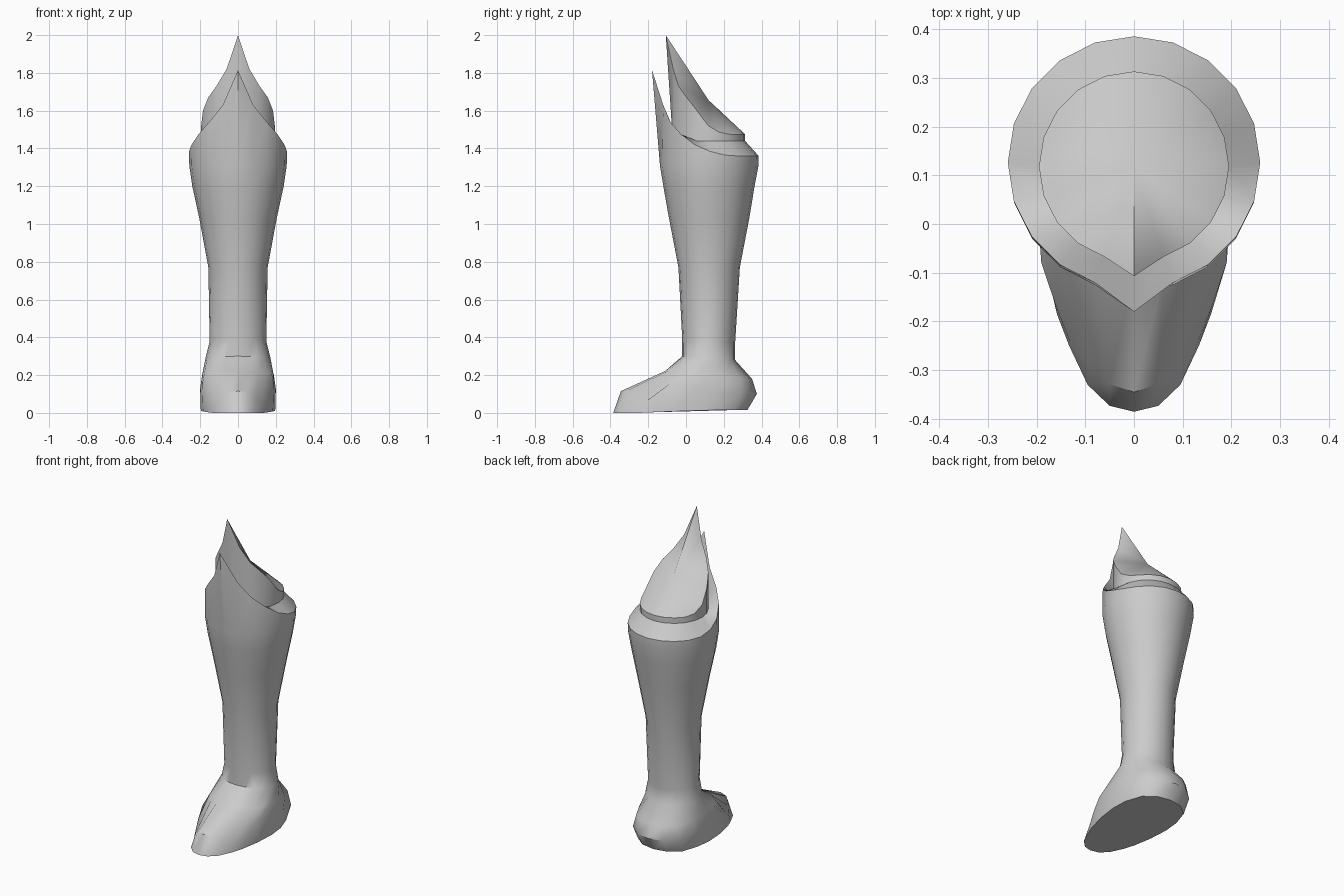
import bpy, bmesh
from math import sin, cos, pi, radians

if "Cube" in bpy.data.objects:
    bpy.data.objects.remove(bpy.data.objects["Cube"])

N = 20  # sides per ring; index 0 is the front, counting towards +x


def oval(y_front, y_back, half_w, z_front, z_back):
    """Level or tilted oval ring."""
    cy, ry = (y_front + y_back) / 2, (y_back - y_front) / 2
    ring = []
    for k in range(N):
        a = 2 * pi * k / N
        t = (1 - cos(a)) / 2
        ring.append((half_w * sin(a), cy - ry * cos(a), z_front + (z_back - z_front) * t))
    return ring


def mirrored(half):
    """Full ring from the 11 points of its right half, front to back."""
    return half + [(-x, y, z) for x, y, z in half[-2:0:-1]]


def peaked(cy, r, tip_y, heights):
    """Round rim pulled to a forward point, height given front to back."""
    half = []
    for k in range(N // 2 + 1):
        a = 2 * pi * k / N
        z = heights[min(k, len(heights) - 1)]
        half.append((r * sin(a), tip_y if k == 0 else cy - r * cos(a), z))
    return mirrored(half)


def loft(name, rings, cap_bottom=False, crown=None, angle=42):
    bm = bmesh.new()
    loops = [[bm.verts.new(p) for p in ring] for ring in rings]
    for lo, hi in zip(loops, loops[1:]):
        for k in range(N):
            j = (k + 1) % N
            bm.faces.new((lo[k], lo[j], hi[j], hi[k]))
    if cap_bottom:
        bm.faces.new(loops[0][::-1])
    if crown:
        c = bm.verts.new(crown)
        top = loops[-1]
        for k in range(N):
            bm.faces.new((top[k], top[(k + 1) % N], c))
    mesh = bpy.data.meshes.new(name)
    bm.to_mesh(mesh)
    bm.free()
    ob = bpy.data.objects.new(name, mesh)
    bpy.context.collection.objects.link(ob)
    bpy.ops.object.select_all(action='DESELECT')
    ob.select_set(True)
    bpy.context.view_layer.objects.active = ob
    bpy.ops.object.shade_smooth_by_angle(angle=radians(angle))
    return ob


# Foot sections: sole outline, toe and heel edge, instep line
sole = mirrored([(0, -.385, 0), (.05, -.373, 0), (.095, -.33, 0), (.133, -.25, 0),
                 (.158, -.185, .003), (.185, -.07, .008), (.197, .05, .012),
                 (.19, .15, .015), (.155, .255, .015), (.085, .31, .015), (0, .325, .015)])
welt = mirrored([(0, -.345, .115), (.05, -.328, .11), (.092, -.29, .075), (.132, -.24, .04),
                 (.163, -.16, .1), (.19, -.08, .145), (.2, .05, .13),
                 (.2, .16, .11), (.165, .29, .1), (.09, .355, .1), (0, .375, .1)])
instep = mirrored([(0, -.11, .222), (.06, -.11, .222), (.11, -.1, .22), (.15, -.07, .217),
                   (.178, -.01, .21), (.188, .06, .205), (.19, .14, .2),
                   (.178, .21, .19), (.14, .29, .185), (.08, .335, .18), (0, .35, .18)])

# Boot: foot, shaft, pointed cuff and the ledge inside it
loft("boot", [
    sole, welt, instep,
    oval(-.02, .26, .172, .30, .28),
    oval(-.02, .26, .15, .39, .37),
    oval(-.04, .285, .157, .77, .77),
    oval(-.09, .335, .205, 1.03, 1.03),
    oval(-.12, .363, .242, 1.2, 1.2),
    oval(-.138, .384, .258, 1.31, 1.31),
    peaked(.126, .259, -.18, [1.815, 1.63, 1.54, 1.475, 1.42, 1.385, 1.365, 1.36]),
    peaked(.118, .195, -.07, [1.44]),
], cap_bottom=True)

# Knee piece: short wall rising to a tall front point, closed by a sloping dome
loft("knee_piece", [
    peaked(.118, .195, -.07, [1.44]),
    peaked(.118, .195, -.107, [2.0, 1.82, 1.73, 1.67, 1.6, 1.52, 1.485, 1.475]),
], crown=(0, .12, 1.655))
